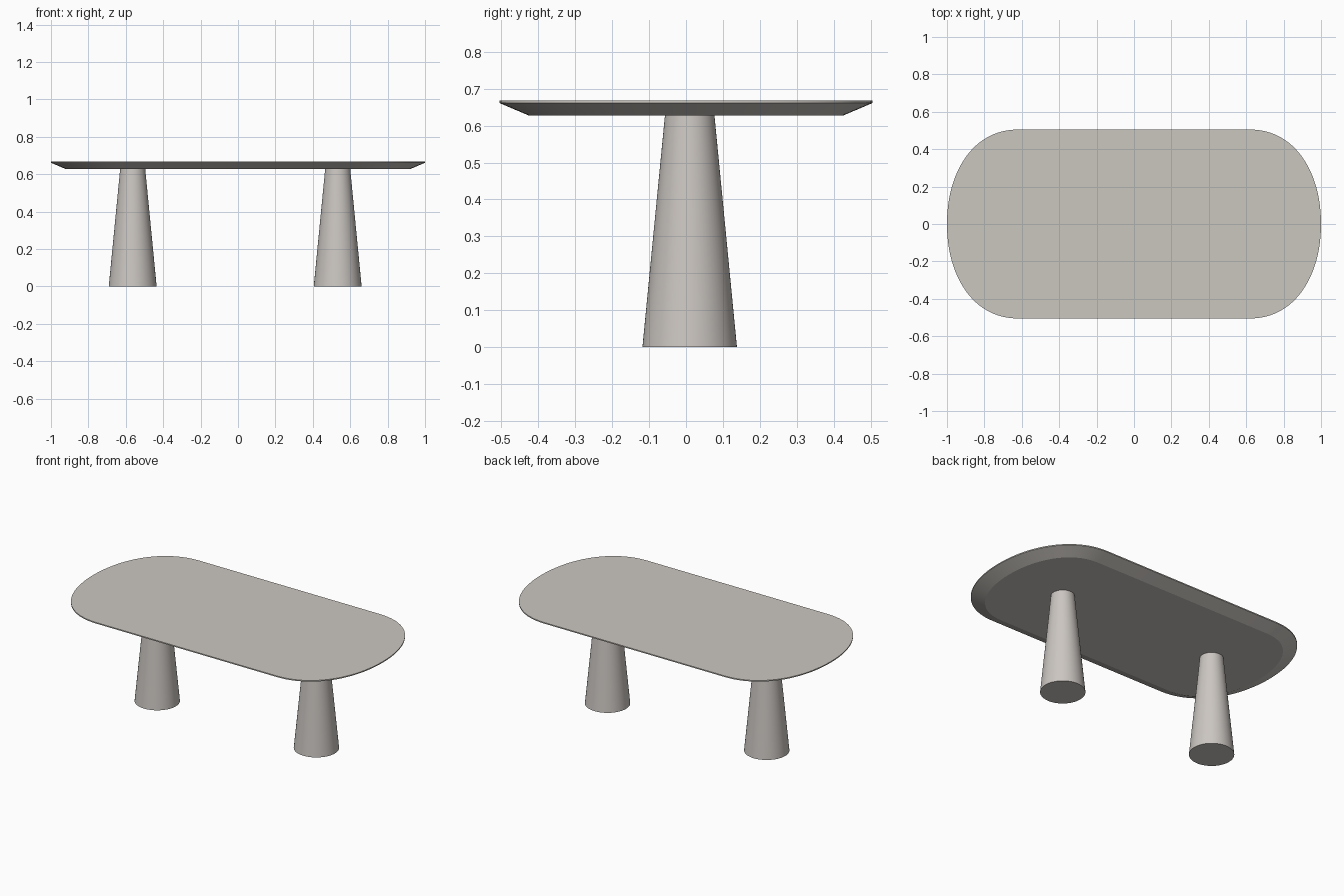
import bpy, bmesh
from mathutils import Vector

if "Cube" in bpy.data.objects:
    bpy.data.objects.remove(bpy.data.objects["Cube"])

stone = bpy.data.materials.new("warm grey top")
stone.diffuse_color = (0.60, 0.57, 0.53, 1)
stone.use_nodes = True
stone.node_tree.nodes["Principled BSDF"].inputs["Base Color"].default_value = stone.diffuse_color
leg_mat = bpy.data.materials.new("pale grey legs")
leg_mat.diffuse_color = (0.60, 0.565, 0.535, 1)
leg_mat.use_nodes = True
leg_mat.node_tree.nodes["Principled BSDF"].inputs["Base Color"].default_value = leg_mat.diffuse_color


def finish(bm, name, mat, angle):
    bmesh.ops.recalc_face_normals(bm, faces=bm.faces)
    me = bpy.data.meshes.new(name)
    bm.to_mesh(me)
    bm.free()
    ob = bpy.data.objects.new(name, me)
    bpy.context.collection.objects.link(ob)
    me.materials.append(mat)
    bpy.ops.object.select_all(action='DESELECT')
    ob.select_set(True)
    bpy.context.view_layer.objects.active = ob
    bpy.ops.object.shade_smooth_by_angle(angle=angle)
    return ob


# Rounded outline: one quarter curve, mirrored to all four corners
def quarter(n=24):
    p = [Vector(v) for v in ((1, 0), (1, 0.28), (0.86, 0.505), (0.62, 0.505))]
    return [p[0]*(1-t)**3 + p[1]*3*t*(1-t)**2 + p[2]*3*t*t*(1-t) + p[3]*t**3
            for t in (i / n for i in range(n + 1))]


q = quarter()
half = q + [Vector((-v.x, v.y)) for v in reversed(q)]
outline = half + [Vector((v.x, -v.y)) for v in reversed(half[1:-1])]


def inset(pts, d):
    out = []
    for i, p in enumerate(pts):
        t = (pts[(i + 1) % len(pts)] - p).normalized() + (p - pts[i - 1]).normalized()
        t.normalize()
        out.append(p + Vector((-t.y, t.x)) * d)
    return out


# Table top: flat slab with a thin rim and a wide bevel underneath
bm = bmesh.new()
rings = []
for pts, z in ((inset(outline, 0.08), 0.627), (outline, 0.661), (outline, 0.668)):
    rings.append([bm.verts.new((p.x, p.y, z)) for p in pts])
n = len(outline)
for a, b in zip(rings, rings[1:]):
    for i in range(n):
        j = (i + 1) % n
        bm.faces.new((a[i], a[j], b[j], b[i]))
bm.faces.new(rings[0])
bm.faces.new(rings[-1])
finish(bm, "table_top", stone, 0.35)

# Two tapered legs
for name, x in (("left_leg", -0.563), ("right_leg", 0.533)):
    bm = bmesh.new()
    bmesh.ops.create_cone(bm, cap_ends=True, segments=64, radius1=0.128,
                          radius2=0.067, depth=0.628)
    bmesh.ops.translate(bm, verts=bm.verts, vec=(x, 0.01, 0.314))
    finish(bm, name, leg_mat, 0.6)
